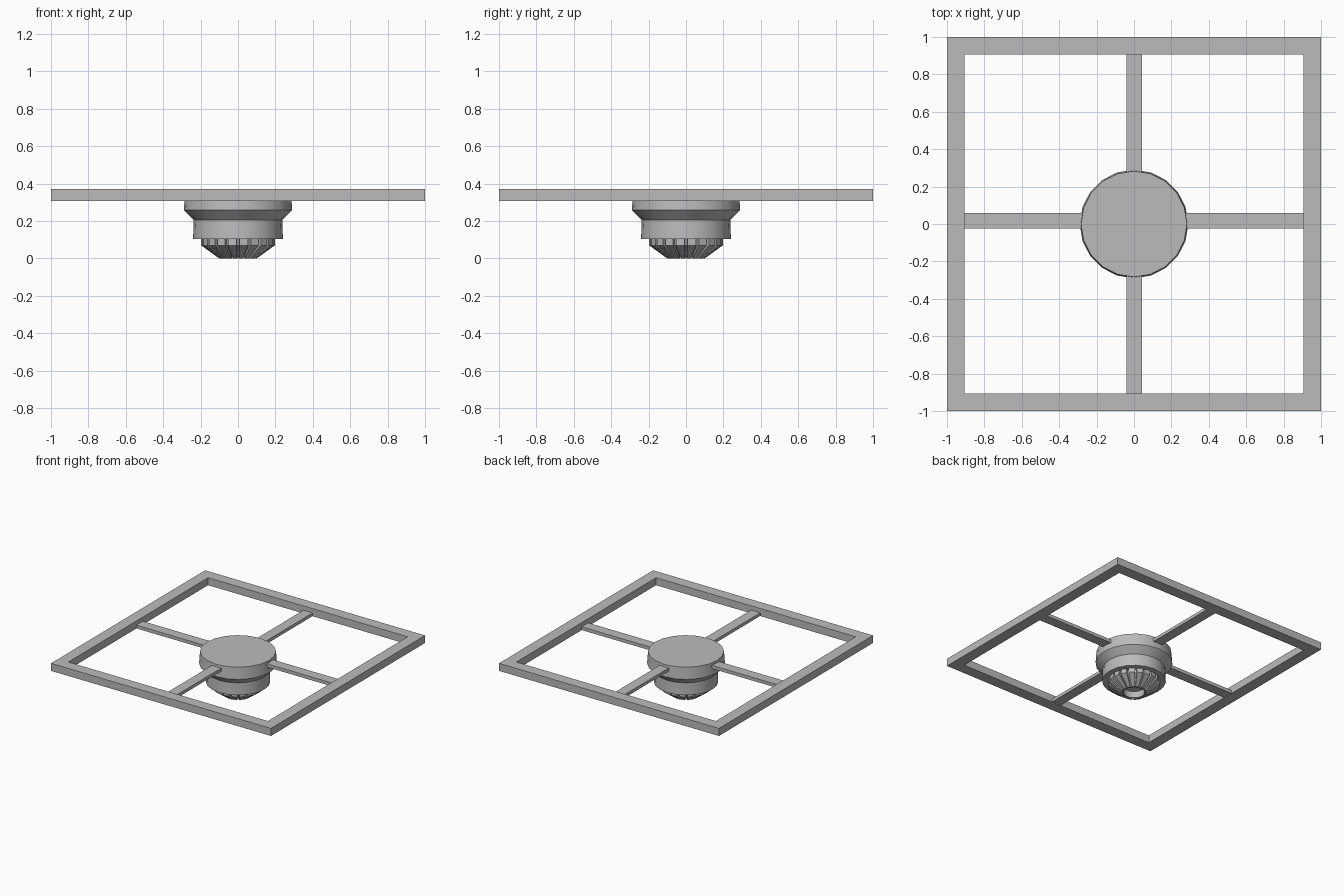
import bpy, bmesh, math

if "Cube" in bpy.data.objects:
    bpy.data.objects.remove(bpy.data.objects["Cube"])

SEG = 20
grey = bpy.data.materials.new("light_grey")
grey.diffuse_color = (0.5, 0.5, 0.5, 1)
grey.use_nodes = True
grey.node_tree.nodes["Principled BSDF"].inputs["Base Color"].default_value = grey.diffuse_color


def finish(name, bm):
    bmesh.ops.recalc_face_normals(bm, faces=bm.faces[:])
    mesh = bpy.data.meshes.new(name)
    bm.to_mesh(mesh)
    bm.free()
    mesh.materials.append(grey)
    obj = bpy.data.objects.new(name, mesh)
    bpy.context.collection.objects.link(obj)
    return obj


def box(name, x, y, z):
    bm = bmesh.new()
    bmesh.ops.create_cube(bm, size=1)
    for v in bm.verts:
        v.co = [r[0] if c < 0 else r[1] for c, r in zip(v.co, (x, y, z))]
    return finish(name, bm)


def lathe(name, profile):
    # closed solid of revolution, capped at both ends
    bm = bmesh.new()
    rings = [[bm.verts.new((r * math.cos(i * math.tau / SEG), r * math.sin(i * math.tau / SEG), z))
              for i in range(SEG)] for r, z in profile]
    for a, b in zip(rings, rings[1:]):
        for i in range(SEG):
            j = (i + 1) % SEG
            bm.faces.new((a[i], a[j], b[j], b[i]))
    bm.faces.new(rings[0])
    bm.faces.new(rings[-1])
    return finish(name, bm)


# Square ceiling frame
bm = bmesh.new()
loops = [[bm.verts.new((sx * r, sy * r, z)) for sx, sy in ((-1, -1), (1, -1), (1, 1), (-1, 1))]
         for r, z in ((1, 0.308), (1, 0.37), (0.907, 0.37), (0.907, 0.308))]
for k in range(4):
    a, b = loops[k], loops[(k + 1) % 4]
    for i in range(4):
        j = (i + 1) % 4
        bm.faces.new((a[i], a[j], b[j], b[i]))
finish("ceiling_frame", bm)

# Crossing support bars
box("cross_bar_x", (-0.907, 0.907), (-0.025, 0.06), (0.309, 0.336))
box("cross_bar_y", (-0.04, 0.044), (-0.907, 0.907), (0.309, 0.335))

# Stepped round housing
lathe("housing", [(0.283, 0.355), (0.29, 0.258), (0.237, 0.205), (0.24, 0.105)])

# Tapered core with an open recess underneath
lathe("sensor_core", [(0.175, 0.11), (0.172, 0.07), (0.088, 0.006), (0.08, 0.006), (0.08, 0.06)])

# Ring of tapered guard ribs
bm = bmesh.new()
for k in range(SEG):
    t = (k + 0.5) * math.tau / SEG
    c, s = math.cos(t), math.sin(t)
    sides = [[bm.verts.new((r * c - d * w * s, r * s + d * w * c, z))
              for r, z, w in ((0.196, 0.108, 0.023), (0.196, 0.07, 0.023), (0.1, 0, 0.011),
                              (0.085, 0, 0.01), (0.165, 0.07, 0.02), (0.165, 0.108, 0.02))]
             for d in (-1, 1)]
    bm.faces.new(sides[0])
    bm.faces.new(sides[1])
    for i in range(6):
        j = (i + 1) % 6
        bm.faces.new((sides[0][i], sides[0][j], sides[1][j], sides[1][i]))
finish("guard_ribs", bm)

# Smooth the round housing, keeping sharp steps
bpy.ops.object.select_all(action='DESELECT')
obj = bpy.data.objects["housing"]
obj.select_set(True)
bpy.context.view_layer.objects.active = obj
bpy.ops.object.shade_smooth_by_angle(angle=math.radians(25))
